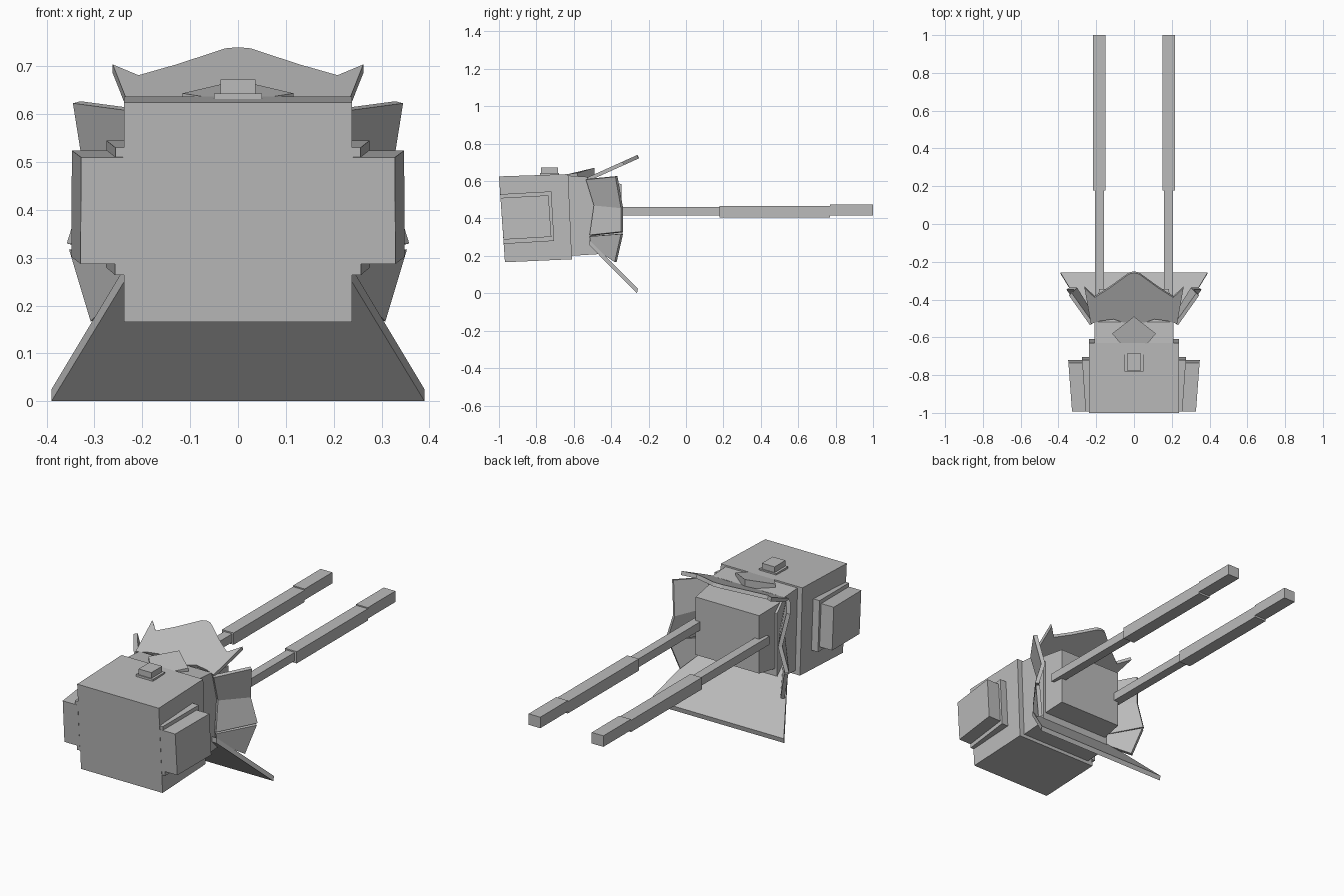
import bpy

cube = bpy.data.objects.get("Cube")
if cube:
    bpy.data.objects.remove(cube, do_unlink=True)

grey = bpy.data.materials.new("plain_grey")
grey.use_nodes = True
GREY = (0.5, 0.5, 0.5, 1)
grey.diffuse_color = GREY
grey.node_tree.nodes["Principled BSDF"].inputs["Base Color"].default_value = GREY


def add_mesh(name, verts, faces, mirror=False, thickness=0):
    mesh = bpy.data.meshes.new(name)
    mesh.from_pydata(verts, [], faces)
    mesh.materials.append(grey)
    obj = bpy.data.objects.new(name, mesh)
    bpy.context.collection.objects.link(obj)
    bpy.context.view_layer.objects.active = obj
    # consistent outward normals
    import bmesh
    bm = bmesh.new()
    bm.from_mesh(mesh)
    bmesh.ops.recalc_face_normals(bm, faces=bm.faces)
    bm.to_mesh(mesh)
    bm.free()
    if thickness:
        solid = obj.modifiers.new("thickness", "SOLIDIFY")
        solid.thickness = thickness
        solid.offset = 0
        solid.use_even_offset = True
    if mirror:
        obj.modifiers.new("mirror", "MIRROR").use_mirror_merge = False
    return obj


def loft(name, ring_a, ring_b, mirror=False):
    """Closed solid between two rings with the same number of points."""
    n = len(ring_a)
    sides = [(i, (i + 1) % n, (i + 1) % n + n, i + n) for i in range(n)]
    caps = [tuple(range(n)), tuple(range(n, 2 * n))]
    return add_mesh(name, list(ring_a) + list(ring_b), sides + caps, mirror)


def side_profile(name, profile, x0, x1, mirror=False, flare=0):
    """Extrude a (y, z) profile along x; flare widens the far side toward the back."""
    front = min(y for y, z in profile)
    ring = lambda x, f: [(x + f * (y - front), y, z) for y, z in profile]
    return loft(name, ring(x0, 0), ring(x1, flare), mirror)


def box(name, x, y, z, mirror=False):
    return side_profile(name, [(y[0], z[0]), (y[1], z[0]), (y[1], z[1]), (y[0], z[1])],
                        x[0], x[1], mirror)


# Main housing, slightly tilted, with its collar and rear block
side_profile("housing", [(-1, .625), (-.63, .637), (-.61, .182), (-.968, .166)], -.238, .238)
side_profile("collar", [(-.64, .63), (-.52, .622), (-.46, .56), (-.46, .21), (-.62, .2)], -.21, .21)
rect = lambda x, y, z0, z1: [(-x, y, z0), (x, y, z0), (x, y, z1), (-x, y, z1)]
loft("rear_block", rect(.2, -.5, .26, .6), rect(.185, -.345, .28, .585))

# Side pods on backing plates
side_profile("pod_backing", [(-.992, .53), (-.72, .545), (-.705, .28), (-.974, .264)],
             .185, .256, True, .07)
side_profile("side_pod", [(-.992, .51), (-.735, .524), (-.72, .302), (-.976, .287)],
             .24, .328, True, .075)

# Button on top
box("button_base", (-.05, .05), (-.78, -.68), (.62, .643))
box("button", (-.037, .037), (-.775, -.685), (.63, .673))

# Pointed cover plate behind the button
cover = [(-.07, -.635), (.07, -.635), (.116, -.58), (0, -.49), (-.116, -.58)]
cover_z = lambda x, y: .642 + (y + .635) * .2 - abs(x) * .08
loft("cover_plate", [(x, y, .615) for x, y in cover],
     [(x, y, cover_z(x, y)) for x, y in cover])

# Top fin: scalloped sheet with two raised corners, given as half outlines
rear_edge = [(0, -.255), (.026, -.26), (.129, -.335), (.208, -.385), (.262, -.335)]
front_edge = [(0, -.5), (.05, -.52), (.11, -.5), (.18, -.51), (.228, -.525)]
fin_z = lambda y: .73 + (y + .257) * .45
strip = []
for (xr, yr), (xf, yf) in zip(rear_edge, front_edge):
    strip += [(xr, yr, fin_z(yr)), (xf, yf, fin_z(yf))]
fin = add_mesh("top_fin", strip,
               [(i, i + 1, i + 3, i + 2) for i in range(0, 8, 2)])
mirror = fin.modifiers.new("mirror", "MIRROR")
solid = fin.modifiers.new("thickness", "SOLIDIFY")
solid.thickness, solid.offset = .02, 0

# Side fins: two folded panels above a separate lower panel
add_mesh("side_fin", [(.225, -.53, .61), (.337, -.372, .625), (.31, -.342, .455),
                      (.22, -.487, .47), (.35, -.342, .328), (.225, -.51, .31)],
         [(0, 1, 2, 3), (3, 2, 4, 5)], True, .02)
add_mesh("lower_side_fin", [(.225, -.51, .305), (.345, -.342, .318),
                            (.3, -.376, .168), (.225, -.5, .25)],
         [(0, 1, 2, 3)], True, .02)

# Bottom flap, flaring backward and down
loft("bottom_flap",
     [(-.235, -.515, .283), (.235, -.515, .283), (.39, -.257, .025), (-.39, -.257, .025)],
     [(-.235, -.515, .255), (.235, -.515, .255), (.39, -.262, 0), (-.39, -.262, 0)])

# Twin stepped booms
for name, x, y, z in [("boom_root", (.159, .206), (-.4, .178), (.417, .461)),
                      ("boom_middle", (.15, .218), (.178, .77), (.406, .468)),
                      ("boom_tip", (.15, .218), (.77, 1), (.416, .474))]:
    box(name, x, y, z, True)
